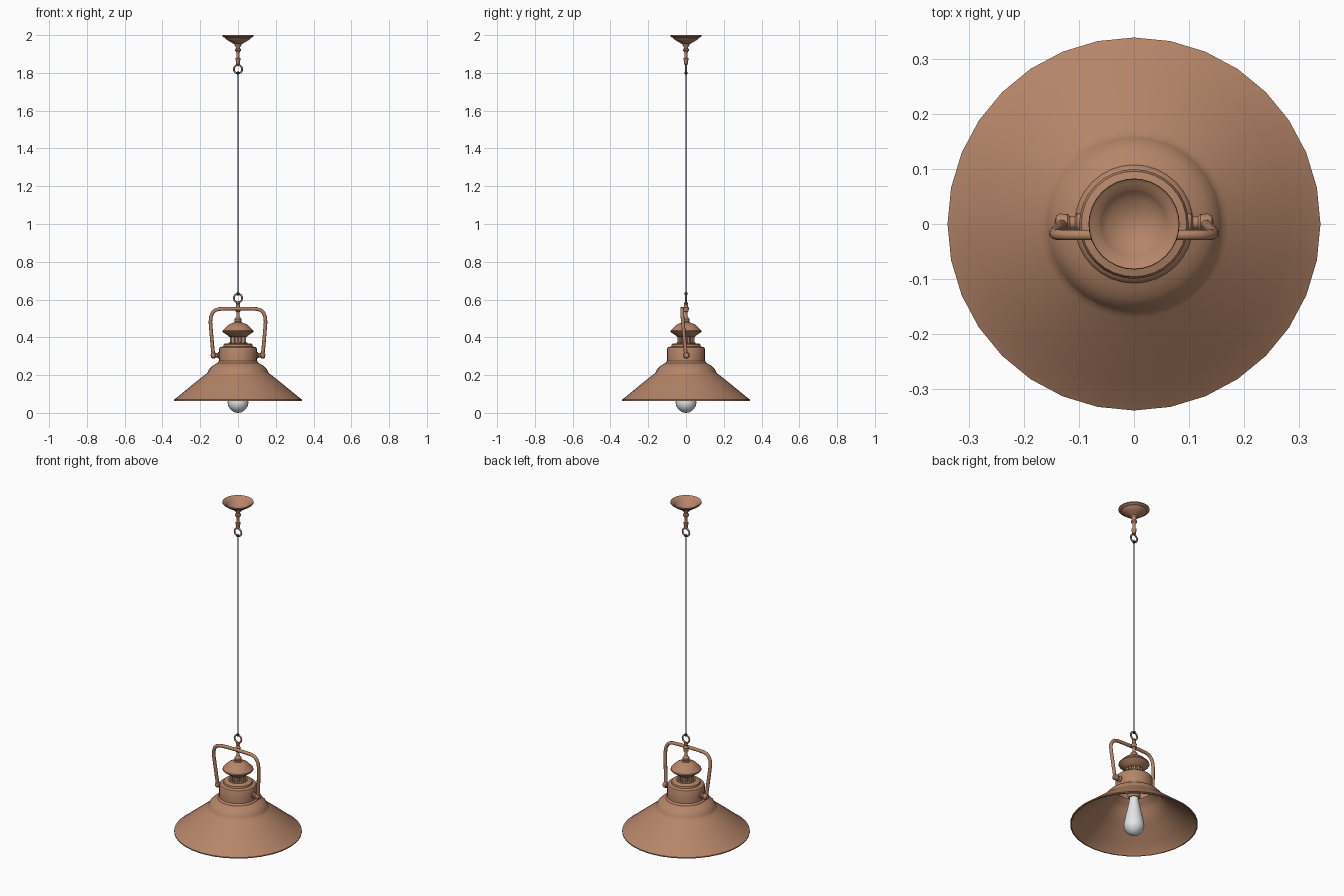
import bpy, bmesh, math
from mathutils import Vector


def material(name, rgb):
    m = bpy.data.materials.new(name)
    m.diffuse_color = (*rgb, 1)
    return m


COPPER = material("aged copper", (0.46, 0.235, 0.14))
GLASS = material("frosted glass", (0.78, 0.79, 0.80))
DARK = material("dark cord", (0.02, 0.02, 0.03))


def finish(name, bm, mat, angle=40):
    bmesh.ops.remove_doubles(bm, verts=bm.verts, dist=1e-5)
    bmesh.ops.recalc_face_normals(bm, faces=bm.faces)
    me = bpy.data.meshes.new(name)
    bm.to_mesh(me)
    bm.free()
    me.materials.append(mat)
    me.shade_smooth()
    me.set_sharp_from_angle(angle=math.radians(angle))
    ob = bpy.data.objects.new(name, me)
    bpy.context.collection.objects.link(ob)
    return ob


def lathe(name, profile, mat, sides=32):
    """Revolve (radius, z) points about the z axis."""
    bm = bmesh.new()
    rings = []
    for r, z in profile:
        if r == 0:
            rings.append([bm.verts.new((0, 0, z))] * sides)
        else:
            rings.append([bm.verts.new((r * math.cos(2 * math.pi * i / sides),
                                        r * math.sin(2 * math.pi * i / sides), z))
                          for i in range(sides)])
    for a, b in zip(rings, rings[1:]):
        for i in range(sides):
            j = (i + 1) % sides
            corners = list(dict.fromkeys((a[i], a[j], b[j], b[i])))
            if len(corners) > 2:    # two points on the axis make no face
                bm.faces.new(corners)
    return finish(name, bm, mat)


def tube(name, path, radius, mat, sides=10, closed=False):
    """Sweep a circle along a path lying close to the xz plane."""
    pts = [Vector(p) for p in path]
    n, bm, rings = len(pts), bmesh.new(), []
    for k, p in enumerate(pts):
        a = pts[k - 1] if (k or closed) else p
        b = pts[(k + 1) % n] if (k < n - 1 or closed) else p
        t = (b - a).normalized()
        u = Vector((0, 1, 0))
        u = (u - t * u.dot(t)).normalized()
        v = t.cross(u)
        rings.append([bm.verts.new(p + radius * (u * math.cos(q) + v * math.sin(q)))
                      for q in (2 * math.pi * i / sides for i in range(sides))])
    for k in range(n if closed else n - 1):
        a, b = rings[k], rings[(k + 1) % n]
        for i in range(sides):
            j = (i + 1) % sides
            bm.faces.new((a[i], a[j], b[j], b[i]))
    if not closed:
        bm.faces.new(rings[0])
        bm.faces.new(rings[-1])
    return finish(name, bm, mat, 50)


# Flared shade with its stepped body, as a thin shell
lathe("shade", [
    (0.333, 0.063), (0.340, 0.064), (0.340, 0.070), (0.328, 0.078), (0.285, 0.113),
    (0.240, 0.150), (0.200, 0.182), (0.172, 0.204), (0.162, 0.212), (0.158, 0.220),
    (0.152, 0.232), (0.138, 0.247), (0.120, 0.258), (0.108, 0.264), (0.106, 0.270),
    (0.100, 0.274), (0.100, 0.338), (0.096, 0.347), (0.078, 0.352), (0.076, 0.363),
    (0.068, 0.368), (0, 0.368), (0, 0.355), (0.070, 0.345), (0.092, 0.335),
    (0.092, 0.272), (0.115, 0.252), (0.140, 0.234), (0.152, 0.212), (0.195, 0.177),
    (0.235, 0.145), (0.280, 0.108), (0.325, 0.073), (0.333, 0.063)], COPPER)

# Vented neck: core, collar and a ring of posts
lathe("vent_core", [(0, 0.366), (0.030, 0.366), (0.030, 0.412), (0, 0.412)], COPPER, 24)
lathe("vent_collar", [(0, 0.364), (0.050, 0.364), (0.050, 0.372), (0, 0.372)], COPPER)
for i in range(10):
    a = 2 * math.pi * (i + 0.5) / 10
    post = tube(f"vent_post_{i + 1}", [(0, 0, 0.368), (0, 0, 0.412)], 0.0065, COPPER, 8)
    post.location = (0.039 * math.cos(a), 0.039 * math.sin(a), 0)

# Mushroom cap and finial stem
lathe("vent_cap", [
    (0, 0.402), (0.046, 0.402), (0.058, 0.412), (0.076, 0.424), (0.082, 0.430),
    (0.081, 0.437), (0.073, 0.444), (0.066, 0.452), (0.054, 0.464), (0.038, 0.473),
    (0.022, 0.478), (0.020, 0.484), (0, 0.484)], COPPER)
lathe("finial_stem", [
    (0, 0.480), (0.014, 0.480), (0.019, 0.490), (0.019, 0.498), (0.012, 0.506),
    (0.009, 0.512), (0.009, 0.534), (0.014, 0.537), (0.015, 0.557), (0.010, 0.562),
    (0.009, 0.574), (0.012, 0.578), (0.011, 0.584), (0, 0.587)], COPPER, 16)

# Bail handle, leaning slightly forward, with side pivots
half = [(0.130, 0.300), (0.136, 0.360), (0.142, 0.430), (0.146, 0.480), (0.144, 0.508),
        (0.135, 0.530), (0.120, 0.544), (0.098, 0.550), (0.05, 0.552)]
outline = [(-x, z) for x, z in half] + [(x, z) for x, z in reversed(half)]
tube("bail_handle", [(x, -0.020 * min(1, (z - 0.300) / 0.22), z) for x, z in outline],
     0.0095, COPPER, 12)
for side, s in (("left", -1), ("right", 1)):
    knob = lathe(f"{side}_pivot", [
        (0, 0.085), (0.018, 0.085), (0.018, 0.104), (0.012, 0.108), (0.012, 0.117),
        (0.016, 0.121), (0.017, 0.134), (0.013, 0.142), (0, 0.145)], COPPER, 16)
    knob.rotation_euler = (0, s * math.pi / 2, 0)
    knob.location = (0, 0.002, 0.305)

# Hanging rings
for name, zc in (("lower_ring", 0.608), ("upper_ring", 1.820)):
    tube(name, [(0.022 * math.cos(2 * math.pi * i / 24), 0,
                 zc + 0.022 * math.sin(2 * math.pi * i / 24)) for i in range(24)],
         0.0048, COPPER, 8, closed=True)

# Cord with a dark bead at each end
tube("cord", [(0, 0, 0.625), (0, 0, 1.803)], 0.0035, DARK, 10)
for name, zc in (("lower_cord_bead", 0.630), ("upper_cord_bead", 1.799)):
    lathe(name, [(0, zc - 0.009), (0.007, zc - 0.006), (0.009, zc),
                 (0.007, zc + 0.006), (0, zc + 0.009)], DARK, 12)

# Hollow ceiling canopy and drop stem
lathe("canopy", [
    (0.082, 2.0), (0.083, 1.994), (0.078, 1.989), (0.068, 1.986), (0.064, 1.979),
    (0.048, 1.968), (0.028, 1.957), (0.020, 1.953), (0.018, 1.945), (0, 1.945),
    (0, 1.958), (0.026, 1.962), (0.046, 1.973), (0.060, 1.983), (0.064, 1.990),
    (0.076, 1.995), (0.082, 2.0)], COPPER)
lathe("drop_stem", [
    (0, 1.950), (0.016, 1.946), (0.012, 1.938), (0.010, 1.930), (0.016, 1.926),
    (0.017, 1.918), (0.010, 1.912), (0.009, 1.908), (0.009, 1.880), (0.014, 1.876),
    (0.014, 1.868), (0.010, 1.862), (0.011, 1.846), (0, 1.843)], COPPER, 16)

# Lamp socket and teardrop bulb
lathe("bulb_socket", [(0, 0.360), (0.034, 0.360), (0.034, 0.235), (0.028, 0.225),
                      (0, 0.225)], COPPER, 24)
lathe("bulb", [
    (0, 0.0), (0.016, 0.002), (0.030, 0.010), (0.044, 0.023), (0.053, 0.040),
    (0.055, 0.055), (0.052, 0.080), (0.045, 0.115), (0.036, 0.155), (0.029, 0.190),
    (0.025, 0.215), (0.024, 0.235), (0, 0.235)], GLASS, 24)
